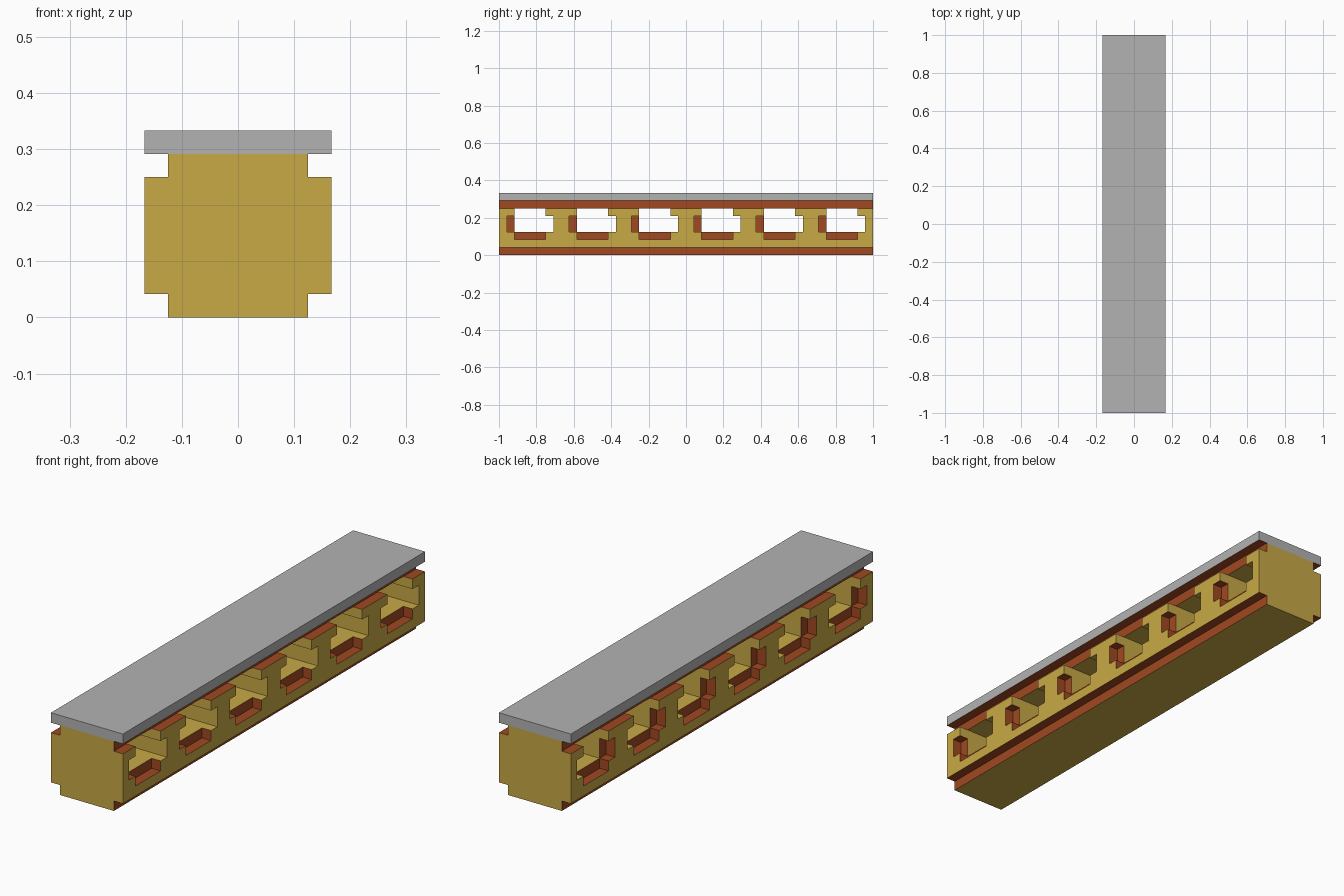
import bpy, bmesh
from mathutils import Vector

if "Cube" in bpy.data.objects:
    bpy.data.objects.remove(bpy.data.objects["Cube"])

U = 1 / 24          # block size: the model is 8 x 48 x 8 blocks
BAYS = 6            # openings along the length, 8 blocks each


def material(name, rgb):
    m = bpy.data.materials.new(name)
    m.diffuse_color = (*rgb, 1)
    m.use_nodes = True
    m.node_tree.nodes["Principled BSDF"].inputs["Base Color"].default_value = m.diffuse_color
    return m


STONE = material("pale_grey", (0.45, 0.45, 0.45))
GOLD = material("gold", (0.578, 0.402, 0.061))
RUST = material("rust", (0.352, 0.065, 0.015))

# Grid lines, in blocks, where the shape changes
XS = [-4, -3, 3, 4]
YS = [8 * b + o - 24 for b in range(BAYS) for o in (0, 1, 2, 6, 7)] + [24]
ZS = [0, 1, 2, 3, 5, 6, 7, 8]


def kind(x, y, z):
    """What fills the point: slab, body, recess (rust lined) or open air."""
    if abs(x) > 4 or abs(y) > 24 or not 0 < z < 8:
        return "open"
    if z > 7:
        return "slab"
    side = abs(x) > 3
    if side and (z > 6 or z < 1):                 # long grooves
        return "recess"
    o = (y + 24) % 8
    if (2 < o < 6 and 3 < z < 6) or (6 < o < 7 and 3 < z < 5):
        return "open"                             # through opening
    if side and ((2 < o < 6 and 2 < z < 3) or (1 < o < 2 and 3 < z < 5)):
        return "recess"                           # sill and jamb rebates
    return "body"


def build(name, part, base):
    """Skin every cell of one part, lining faces on recesses with rust."""
    bm = bmesh.new()
    grids = (XS, YS, ZS)
    for i in range(len(XS) - 1):
        for j in range(len(YS) - 1):
            for k in range(len(ZS) - 1):
                lo = [g[n] for g, n in zip(grids, (i, j, k))]
                hi = [g[n + 1] for g, n in zip(grids, (i, j, k))]
                mid = [(a + b) / 2 for a, b in zip(lo, hi)]
                if kind(*mid) != part:
                    continue
                for ax in range(3):
                    b, c = (ax + 1) % 3, (ax + 2) % 3
                    for s in (-1, 1):
                        probe = list(mid)
                        probe[ax] = hi[ax] + 0.1 if s > 0 else lo[ax] - 0.1
                        near = kind(*probe)
                        if near in ("slab", "body"):
                            continue
                        corners = []
                        for p, q in ((lo[b], lo[c]), (hi[b], lo[c]),
                                     (hi[b], hi[c]), (lo[b], hi[c])):
                            v = Vector((0, 0, 0))
                            v[ax] = hi[ax] if s > 0 else lo[ax]
                            v[b], v[c] = p, q
                            corners.append(bm.verts.new(v * U))
                        f = bm.faces.new(corners[::s])
                        f.material_index = int(near == "recess")
    # Weld the cells and merge flat areas of one colour
    bmesh.ops.remove_doubles(bm, verts=bm.verts, dist=1e-4)
    bmesh.ops.dissolve_limit(bm, angle_limit=0.01, verts=bm.verts,
                             edges=bm.edges, delimit={'MATERIAL'})
    me = bpy.data.meshes.new(name)
    bm.to_mesh(me)
    bm.free()
    me.materials.append(base)
    me.materials.append(RUST)
    ob = bpy.data.objects.new(name, me)
    bpy.context.collection.objects.link(ob)


build("pierced_beam", "body", GOLD)
build("top_slab", "slab", STONE)
